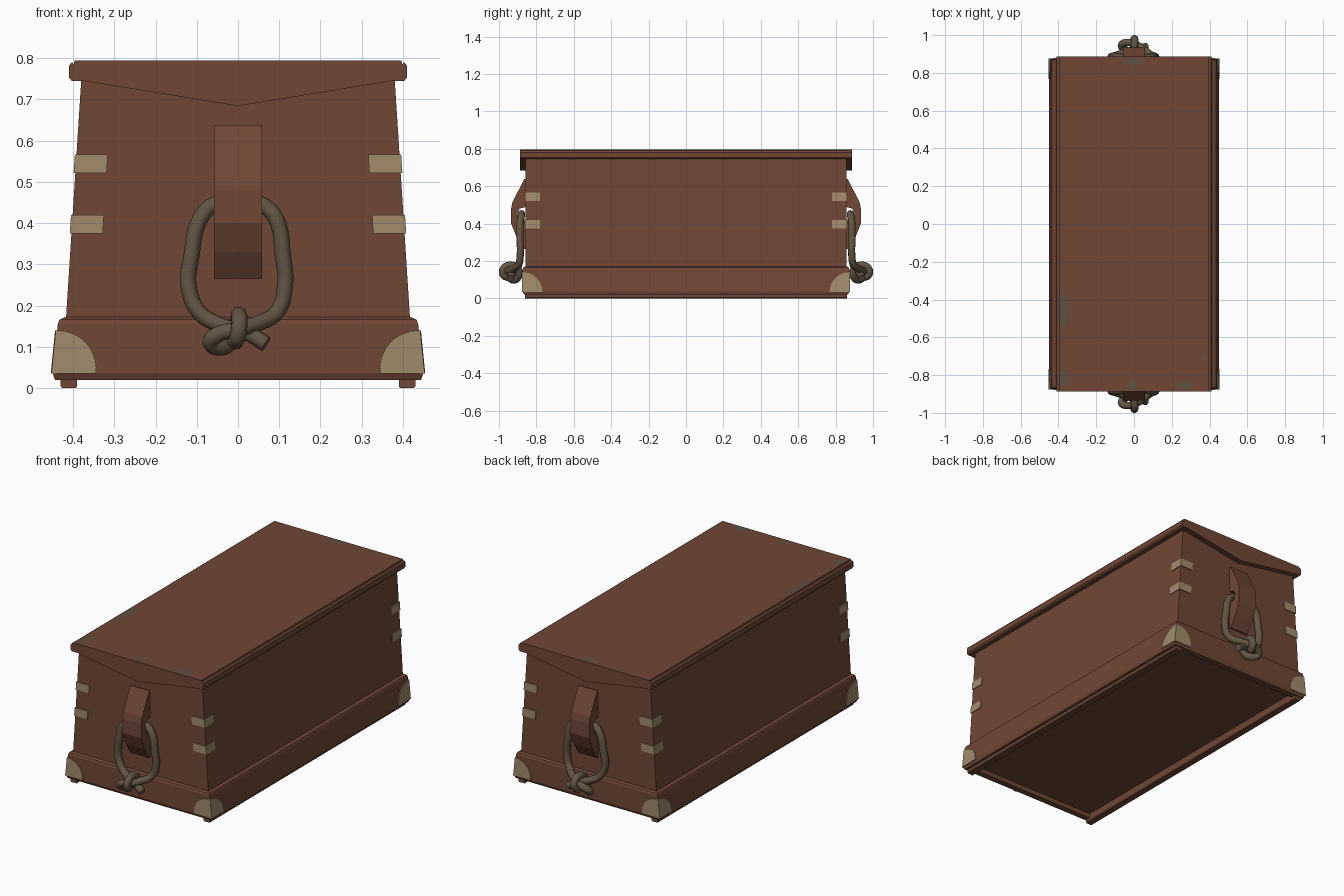
import bpy, bmesh, math, random

if "Cube" in bpy.data.objects:
    bpy.data.objects.remove(bpy.data.objects["Cube"])
random.seed(4)


def material(name, rgb):
    m = bpy.data.materials.new(name)
    m.use_nodes = True
    m.diffuse_color = (*rgb, 1)
    bsdf = m.node_tree.nodes["Principled BSDF"]
    bsdf.inputs["Base Color"].default_value = (*rgb, 1)
    bsdf.inputs["Roughness"].default_value = 0.8
    return m


WOOD = material("red brown wood", (0.162, 0.062, 0.035))
BRASS = material("pale brass", (0.36, 0.26, 0.15))
ROPE = material("old rope", (0.125, 0.09, 0.056))
SCUFF = material("worn paint", (0.115, 0.08, 0.053))


def finish(bm, name, mat, mirror=(False, False), solid=0, recalc=True):
    if recalc:
        bmesh.ops.recalc_face_normals(bm, faces=bm.faces)
    me = bpy.data.meshes.new(name)
    bm.to_mesh(me)
    bm.free()
    me.materials.append(mat)
    ob = bpy.data.objects.new(name, me)
    bpy.context.collection.objects.link(ob)
    if solid:
        mod = ob.modifiers.new("thickness", 'SOLIDIFY')
        mod.thickness, mod.offset = solid, 1
    if any(mirror):
        mod = ob.modifiers.new("mirror", 'MIRROR')
        mod.use_axis = (*mirror, False)
        mod.use_mirror_merge = False
    return ob


def loft(name, mat, sections, **kw):
    """Skin matching closed loops of 3D points and cap both ends."""
    bm = bmesh.new()
    loops = [[bm.verts.new(p) for p in s] for s in sections]
    n = len(loops[0])
    for a, b in zip(loops, loops[1:]):
        for i in range(n):
            j = (i + 1) % n
            bm.faces.new((a[i], a[j], b[j], b[i]))
    bm.faces.new(loops[0])
    bm.faces.new(loops[-1])
    return finish(bm, name, mat, **kw)


def rect(z, hx, hy):
    return [(-hx, -hy, z), (hx, -hy, z), (hx, hy, z), (-hx, hy, z)]


def side_x(z):
    """Half width of the tapering body at a height."""
    return 0.417 - (z - 0.17) * 0.064


END_Y = 0.857
BOTH = (True, True)
ENDS = (False, True)

# Tapered body
loft("body", WOOD, [rect(z, side_x(z), END_Y) for z in (0.1, 0.75)])

# Skirt with moulded top edge and recessed bottom panel
loft("base_skirt", WOOD, [rect(*r) for r in (
    (0.045, 0.392, 0.832), (0.02, 0.392, 0.832), (0.02, 0.444, 0.866),
    (0.035, 0.449, 0.873), (0.155, 0.437, 0.873), (0.166, 0.433, 0.869),
    (0.172, 0.42, 0.86))])

# Runners under the long sides
loft("runner", WOOD, [
    [(x, -y, z) for x, z in ((0.39, 0.03), (0.39, 0.004), (0.394, 0),
                             (0.426, 0), (0.43, 0.004), (0.43, 0.03))]
    for y in (0.86, -0.86)], mirror=(True, False))

# Lid with rounded side moulding and a fine groove
half = [(0.403, 0.745), (0.41, 0.753), (0.41, 0.781), (0.404, 0.789),
        (0.401, 0.79), (0.4, 0.786), (0.398, 0.786), (0.396, 0.795)]
outline = half + [(-x, z) for x, z in reversed(half)]
loft("lid", WOOD, [[(x, y, z) for x, z in outline] for y in (-0.888, 0.888)])

# Shallow pointed boards under the lid ends
loft("lid_end_board", WOOD, [
    [(-0.38, y, 0.746), (0.38, y, 0.746), (0, y, 0.684)]
    for y in (-0.888, -0.85)], mirror=ENDS)

# Brass straps wrapped around the body corners
for label, z0, z1 in (("lower", 0.375, 0.42), ("upper", 0.522, 0.567)):
    t, reach = 0.004, 0.076
    sections = []
    for z in (z0, z1):
        x, y = side_x(z), -END_Y
        sections.append([(x - reach, y, z), (x - reach, y - t, z),
                         (x + t, y - t, z), (x + t, y + reach, z),
                         (x, y + reach, z), (x, y, z)])
    loft(label + "_corner_strap", BRASS, sections, mirror=BOTH)

# Rounded brass plates on the skirt corners
bm = bmesh.new()
BASE_Z, RADIUS, STEPS = 0.035, 0.105, 10


def skirt_x(z):
    return 0.449 - (z - BASE_Z) * 0.1


bottom = bm.verts.new((skirt_x(BASE_Z), -0.873, BASE_Z))
top = bm.verts.new((skirt_x(BASE_Z + RADIUS), -0.873, BASE_Z + RADIUS))
front, side = [], []
for i in range(STEPS):
    a = math.pi / 2 * i / STEPS
    d, z = RADIUS * math.cos(a), BASE_Z + RADIUS * math.sin(a)
    front.append(bm.verts.new((skirt_x(z) - d, -0.873, z)))
    side.append(bm.verts.new((skirt_x(z), -0.873 + d, z)))
bm.faces.new([bottom, top] + front[::-1])
bm.faces.new([bottom] + side + [top])
finish(bm, "corner_plate", BRASS, mirror=BOTH, solid=0.005, recalc=False)

# Wooden cleats with a notch for the rope
cleat = [(0.85, 0.638), (0.865, 0.638), (0.928, 0.515), (0.935, 0.48),
         (0.935, 0.4), (0.907, 0.33), (0.866, 0.265), (0.85, 0.265),
         (0.85, 0.42), (0.888, 0.427), (0.902, 0.455), (0.89, 0.48),
         (0.85, 0.49)]
loft("handle_cleat", WOOD, [[(x, -y, z) for y, z in cleat]
                            for x in (-0.058, 0.058)], mirror=ENDS)

# Rope loops: x, outward distance, z, running from tail to knot end
rope_path = [
    (0.068, 0.94, 0.107), (0.02, 0.93, 0.135), (-0.04, 0.912, 0.152),
    (-0.095, 0.893, 0.185), (-0.12, 0.886, 0.25), (-0.113, 0.888, 0.32),
    (-0.092, 0.886, 0.41), (-0.058, 0.88, 0.445), (0, 0.88, 0.453),
    (0.058, 0.88, 0.445), (0.092, 0.886, 0.41), (0.109, 0.888, 0.32),
    (0.114, 0.886, 0.25), (0.095, 0.893, 0.185), (0.05, 0.925, 0.158),
    (0, 0.955, 0.142), (-0.045, 0.96, 0.132), (-0.067, 0.945, 0.112),
    (-0.042, 0.92, 0.098), (-0.012, 0.895, 0.12), (0, 0.9, 0.16),
    (0.002, 0.94, 0.178), (0.004, 0.976, 0.16), (0, 0.978, 0.128),
    (-0.008, 0.95, 0.11)]
for label, sign in (("front", -1), ("back", 1)):
    cu = bpy.data.curves.new(label + "_rope_handle", 'CURVE')
    cu.dimensions = '3D'
    cu.bevel_depth = 0.0195
    cu.bevel_resolution = 3
    cu.resolution_u = 6
    cu.use_fill_caps = True
    sp = cu.splines.new('BEZIER')
    sp.bezier_points.add(len(rope_path) - 1)
    for bp, (x, out, z) in zip(sp.bezier_points, rope_path):
        bp.co = (x, sign * out, z)
        bp.handle_left_type = bp.handle_right_type = 'AUTO'
    sp.use_smooth = True
    cu.materials.append(ROPE)
    bpy.context.collection.objects.link(
        bpy.data.objects.new(label + "_rope_handle", cu))

# Thin worn patches on the lid top
for i, (x, y, rx, ry) in enumerate((
        (-0.37, -0.45, 0.024, 0.12), (-0.368, -0.82, 0.026, 0.045),
        (0.27, -0.855, 0.05, 0.024), (-0.01, -0.855, 0.03, 0.026),
        (0.0, 0.86, 0.055, 0.024), (0.37, -0.71, 0.014, 0.018))):
    bm = bmesh.new()
    ring = []
    for k in range(14):
        a, r = math.tau * k / 14, random.uniform(0.75, 1.05)
        ring.append(bm.verts.new((x + rx * r * math.cos(a),
                                  y + ry * r * math.sin(a), 0.7958)))
    bm.faces.new(ring)
    finish(bm, f"worn_patch_{i + 1}", SCUFF, recalc=False)
